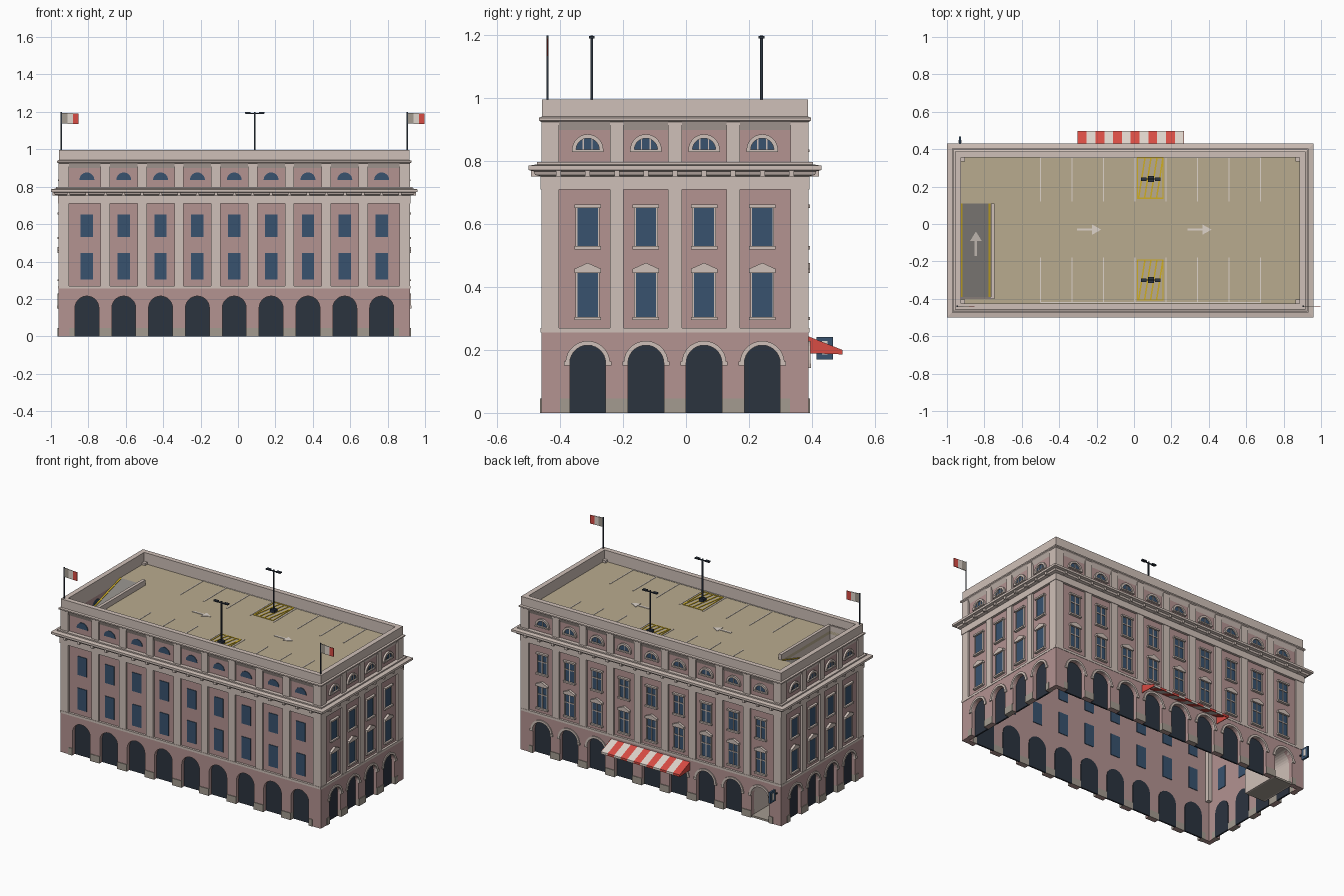
import bpy, bmesh, math
from mathutils import Matrix, Vector

if "Cube" in bpy.data.objects:
    bpy.data.objects.remove(bpy.data.objects["Cube"])


def srgb(h):
    vals = [int(h[i:i + 2], 16) / 255 for i in (0, 2, 4)]
    return [v / 12.92 if v <= 0.04045 else ((v + 0.055) / 1.055) ** 2.4 for v in vals] + [1]


MATS = {}
for key, name, col in [("wall", "dusty pink", "B39391"), ("trim", "pale stone", "CFC0B8"),
                       ("plinth", "grey stone", "A39B90"), ("glass", "window blue", "38526E"),
                       ("dark", "near black", "2B333F"), ("red", "awning red", "D84C44"),
                       ("white", "off white", "DDD3CA"), ("yellow", "paint yellow", "CFAE25"),
                       ("grey", "ramp grey", "8C8883"), ("deck", "deck khaki", "B9AB8F")]:
    MATS[key] = bpy.data.materials.new(name)
    MATS[key].diffuse_color = srgb(col)

PARTS = {}
I = Matrix.Identity(4)


def mesh(part, mat):
    return PARTS.setdefault(part, (bmesh.new(), mat))[0]


def prism(part, mat, M, pts, d0, d1):
    """Extrude an outline given in (u, z) from depth d0 to d1."""
    bm = mesh(part, mat)
    a = [bm.verts.new(M @ Vector((u, d0, z))) for u, z in pts]
    b = [bm.verts.new(M @ Vector((u, d1, z))) for u, z in pts]
    bm.faces.new(a)
    bm.faces.new(b[::-1])
    for i in range(len(a)):
        j = (i + 1) % len(a)
        bm.faces.new((a[i], b[i], b[j], a[j]))


def box(part, mat, lo, hi, M=I):
    prism(part, mat, M, [(lo[0], lo[2]), (hi[0], lo[2]), (hi[0], hi[2]), (lo[0], hi[2])], lo[1], hi[1])


def arc(c, z, r, n=14):
    return [(c - r * math.cos(math.pi * i / n), z + r * math.sin(math.pi * i / n)) for i in range(n + 1)]


def flat(part, mat, pts, z, h=0.003):
    """Painted plate lying on the deck."""
    M = Matrix(((1, 0, 0, 0), (0, 0, 1, 0), (0, 1, 0, z), (0, 0, 0, 1)))
    prism(part, mat, M, pts, 0, h)


def ring(part, mat, profile):
    """Sweep a closed (offset, z) profile around the building outline."""
    bm = mesh(part, mat)
    loops = [[bm.verts.new((CX + sx * (HX + o), CY + sy * (HY + o), z)) for o, z in profile]
             for sx, sy in ((-1, -1), (1, -1), (1, 1), (-1, 1))]
    n = len(profile)
    for k in range(4):
        a, b = loops[k], loops[(k + 1) % 4]
        for i in range(n):
            j = (i + 1) % n
            bm.faces.new((a[i], b[i], b[j], a[j]))


CX, CY, HX, HY = -0.02, -0.035, 0.94, 0.425
DECK = 0.925


def facade(side, u, n, L, dist, bays, step, r, fancy=False, muntins=False, tunnel=None):
    M = Matrix(((u[0], n[0], 0, CX + n[0] * dist), (u[1], n[1], 0, CY + n[1] * dist),
                (0, 0, 1, 0), (0, 0, 0, 1)))
    cs = [(i - (bays - 1) / 2) * step for i in range(bays)]
    spring = 0.215 - r
    # arcaded ground floor
    out = [(-L, 0)]
    for c in cs:
        out += [(c - r, 0)] + arc(c, spring, r) + [(c + r, 0)]
    prism(side + "_arcade_wall", "wall", M, out + [(L, 0), (L, 0.255), (-L, 0.255)], -0.03, 0)
    # recessed upper wall, bands and pilasters
    box(side + "_upper_wall", "wall", (-L + 0.04, -0.03, 0.25), (L - 0.04, -0.012, 0.94), M)
    box(side + "_bands", "trim", (-L, -0.012, 0.255), (L, 0.002, 0.27), M)
    for i in range(bays - 1):
        m = (cs[i] + cs[i + 1]) / 2
        w = 0.022 if fancy and bays == 4 else 0.025
        box(side + "_pilasters", "trim", (m - w, -0.012, 0.265), (m + w, 0, 0.935), M)
        box(side + "_plinths", "plinth", (cs[i] + r, -0.032, 0), (cs[i + 1] - r, 0.004, 0.045), M)
    for s in (-1, 1):
        e = s * (L - 0.06)
        lo, hi = sorted((e, s * (-cs[0] + r)))
        box(side + "_plinths", "plinth", (lo, -0.032, 0), (hi, 0.004, 0.045), M)
    for k, c in enumerate(cs):
        if k != tunnel:
            prism(side + "_arch_doors", "dark", M, [(c - r, 0)] + arc(c, spring, r) + [(c + r, 0)], -0.034, -0.024)
        else:
            # vaulted car entrance with floor
            o = [(c - r - .01, 0)] + arc(c, spring, r + .01) + [(c + r + .01, 0)]
            inn = [(c - r, 0)] + arc(c, spring, r) + [(c + r, 0)]
            prism("entrance_vault", "trim", M, o + inn[::-1], -0.26, -0.005)
            box("entrance_floor", "plinth", (c - r, -0.26, 0), (c + r, -0.005, 0.012), M)
        for z0, z1 in ((0.305, 0.445), (0.53, 0.652)):
            box(side + "_windows", "glass", (c - .033, -0.034, z0), (c + .033, -0.008, z1), M)
        prism(side + "_lunettes", "glass", M, arc(c, 0.836, 0.04), -0.034, -0.008)
        if fancy:
            # arch surrounds, sills, lintels and pediments
            prism(side + "_arch_trim", "trim", M, arc(c, spring, r + .014) + arc(c, spring, r)[::-1], -0.01, 0.006)
            for s in (-1, 1):
                x = c + s * (r + .009)
                box(side + "_arch_trim", "trim", (x - .009, -0.01, spring - .008), (x + .009, 0.007, spring + .006), M)
            for z in (0.299, 0.524):
                box(side + "_sills", "trim", (c - .042, -0.012, z - .004), (c + .042, 0.004, z + .006), M)
            box(side + "_lintels", "trim", (c - .042, -0.012, 0.652), (c + .042, 0.004, 0.662), M)
            prism(side + "_pediments", "trim", M, [(c - .042, .445), (c + .042, .445), (c + .042, .458),
                                                   (c, .477), (c - .042, .458)], -0.012, 0.004)
            prism(side + "_lunette_trim", "trim", M, arc(c, .836, .05) + arc(c, .836, .037)[::-1], -0.012, 0)
            box(side + "_lunette_trim", "trim", (c - .05, -0.012, .83), (c + .05, 0.002, .838), M)
            for s in (-.014, .014) if not muntins else (0,):
                box(side + "_muntins", "trim", (c + s - .002, -0.009, .836), (c + s + .002, -0.005, .87), M)
            for s in (-1, 1):
                x = c + s * .035
                box(side + "_frames", "trim", (x - .003, -.012, .305), (x + .003, -.004, .445), M)
                box(side + "_frames", "trim", (x - .003, -.012, .53), (x + .003, -.004, .652), M)
        if muntins:
            for z0, z1 in ((0.305, 0.445), (0.53, 0.652)):
                h = z0 + (z1 - z0) * 0.62
                box(side + "_muntins", "trim", (c - .003, -0.009, z0), (c + .003, -0.004, z1), M)
                box(side + "_muntins", "trim", (c - .033, -0.009, h - .003), (c + .033, -0.004, h + .003), M)
    # cornice brackets
    for i in range(2 * bays + 1):
        m = (i - bays) * step / 2
        box(side + "_brackets", "trim", (m - .008, 0, 0.752), (m + .008, 0.033, 0.771), M)


facade("front", (-1, 0), (0, -1), HX, HY, 9, 0.197, 0.064)
facade("back", (1, 0), (0, 1), HX, HY, 9, 0.197, 0.064, True, True, 0)
facade("right", (0, 1), (1, 0), HY, HX, 4, 0.185, 0.057, True)
facade("left", (0, -1), (-1, 0), HY, HX, 4, 0.185, 0.057, True)

# corner piers
for sx in (-1, 1):
    for sy in (-1, 1):
        xs = sorted((CX + sx * HX, CX + sx * (HX - .057)))
        ys = sorted((CY + sy * HY, CY + sy * (HY - .057)))
        box("corner_piers", "trim", (xs[0], ys[0], .255), (xs[1], ys[1], .94))

# cornice and parapet
ring("cornice", "trim", [(-.03, .71), (.003, .71), (.003, .752), (.02, .757), (.024, .768), (.04, .772),
                         (.04, .786), (.014, .79), (.014, .798), (-.03, .798)])
ring("parapet", "trim", [(-.034, .9), (-.012, .9), (0, .925), (.008, .93), (.008, .938), (-.002, .942),
                         (-.002, .997), (-.034, .997)])

# roof deck around the ramp opening
X0, X1, Y0, Y1 = -0.93, 0.89, -0.43, 0.36
RX, RY0, RY1 = -0.765, -0.39, 0.11
for lo, hi in (((RX, Y0), (X1, Y1)), ((X0, RY1), (RX, Y1)), ((X0, Y0), (RX, RY0))):
    box("roof_deck", "deck", (*lo, DECK - .02), (*hi, DECK))

# ramp rising to the deck, with edge lines, kerb and arrow
MX = Matrix(((0, 1, 0, 0), (1, 0, 0, 0), (0, 0, 1, 0), (0, 0, 0, 1)))
drop = 0.15


def ramp_strip(part, mat, x0, x1, up):
    prism(part, mat, MX, [(RY0, DECK - drop - .015), (RY1, DECK - .015), (RY1, DECK + up),
                          (RY0, DECK - drop + up)], x0, x1)


ramp_strip("ramp", "grey", X0, RX, 0)
ramp_strip("ramp_lines", "yellow", X0 + .004, X0 + .014, .003)
ramp_strip("ramp_lines", "yellow", RX - .014, RX - .003, .003)
box("ramp_kerb", "trim", (RX, RY0 - .01, DECK - drop - .015), (RX + .02, RY1, DECK + .035))
box("ramp_kerb", "trim", (X0, RY0 - .012, DECK - drop - .015), (RX, RY0, DECK + .035))
ARROW = [(-.065, -.006), (.015, -.006), (.015, -.028), (.065, 0), (.015, .028), (.015, .006), (-.065, .006)]
bm = mesh("ramp_arrow", "white")
bm.faces.new([bm.verts.new((-.845 + v * 1.1, -.105 + u, DECK + .004 - drop * (RY1 + .105 - u) / (RY1 - RY0)))
              for u, v in ARROW])

# deck markings
for cx in (-.24, .35):
    flat("deck_arrows", "white", [(cx + u, -.03 + v) for u, v in ARROW], DECK)
for y0, y1, edge in ((.12, .355, .355), (-.42, -.18, -.42)):
    for i in range(8):
        x = -.5 + i * .168
        flat("bay_lines", "white", [(x - .003, y0), (x + .003, y0), (x + .003, y1), (x - .003, y1)], DECK, .002)
    flat("bay_lines", "white", [(-.5, edge - .002), (.68, edge - .002), (.68, edge + .002), (-.5, edge + .002)], DECK, .002)
for y0, y1, ly in ((.135, .355, .24), (-.41, -.19, -.30)):
    for x in (.015, .153):
        flat("hatching", "yellow", [(x, y0), (x + .006, y0), (x + .006, y1), (x, y1)], DECK)
    for y in (y0, y1 - .006):
        flat("hatching", "yellow", [(.015, y), (.159, y), (.159, y + .006), (.015, y + .006)], DECK)
    for x in (.02, .052, .084, .116):
        flat("hatching", "yellow", [(x, y0), (x + .008, y0), (x + .043, y1), (x + .035, y1)], DECK)
    # lamp posts
    box("lamp_posts", "dark", (.074, ly - .016, DECK), (.106, ly + .016, DECK + .02))
    box("lamp_posts", "dark", (.086, ly - .004, DECK), (.094, ly + .004, 1.2))
    box("lamp_posts", "dark", (.04, ly - .003, 1.188), (.14, ly + .003, 1.194))
    for x in (.038, .112):
        box("lamp_heads", "dark", (x, ly - .009, 1.19), (x + .03, ly + .009, 1.198))

# flags on the front corners
for x in (-.945, .905):
    box("flag_poles", "dark", (x - .003, -.443, .95), (x + .003, -.437, 1.2))
    for i, m in enumerate(("plinth", "white", "red")):
        a = x + .003 + i * .03
        box("flag_" + m, m, (a, -.442, 1.135 + .001 * (2 - i)), (a + .03, -.438, 1.195 - .002 * i))

# striped awning over the back arcade
W = 0.565 / 12
for i in range(12):
    m = "white" if i % 2 else "red"
    x = -.30 + i * W
    prism("awning_" + m, m, MX, [(.385, .245), (.497, .2), (.497, .186), (.492, .186), (.492, .195), (.385, .238)],
          x, x + W)
for x in (-.302, .263):
    prism("awning_cheeks", "red", MX, [(.385, .19), (.497, .186), (.497, .2), (.385, .245)], x, x + .004)

# blade sign beside the entrance
box("sign_arm", "dark", (-.933, .388, .205), (-.927, .42, .213))
box("sign_board", "glass", (-.936, .415, .17), (-.924, .468, .242))
for x in (-.938, -.924):
    box("sign_mark", "white", (x, .432, .185), (x + .002, .45, .228))

for name, (bm, mat) in PARTS.items():
    bmesh.ops.recalc_face_normals(bm, faces=bm.faces[:])
    me = bpy.data.meshes.new(name)
    bm.to_mesh(me)
    bm.free()
    me.materials.append(MATS[mat])
    bpy.context.scene.collection.objects.link(bpy.data.objects.new(name, me))

for m in bpy.data.materials:
    if m.users and not m.is_grease_pencil:
        m.use_nodes = True
        m.node_tree.nodes["Principled BSDF"].inputs["Base Color"].default_value = m.diffuse_color
